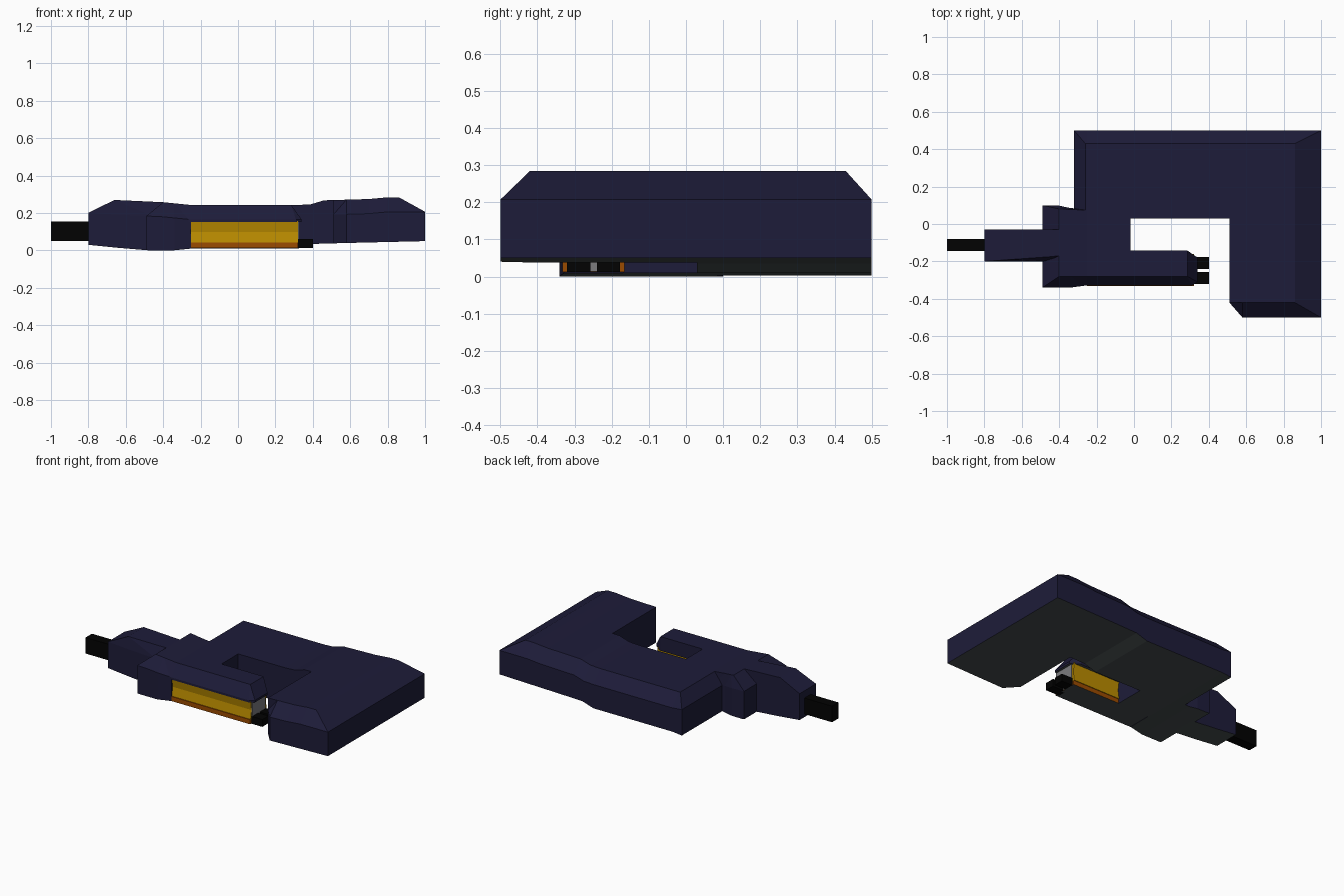
import bpy, bmesh

if "Cube" in bpy.data.objects:
    bpy.data.objects.remove(bpy.data.objects["Cube"])


def mat(name, r, g, b):
    m = bpy.data.materials.new(name)
    m.diffuse_color = (r, g, b, 1)
    m.use_nodes = True
    m.node_tree.nodes["Principled BSDF"].inputs["Base Color"].default_value = m.diffuse_color
    return m


NAVY = mat("navy", .0125, .0115, .041)
GRAY = mat("dark_gray", .06, .072, .075)
YELLOW = mat("yellow", .5, .265, 0)
ORANGE = mat("burnt_orange", .33, .07, 0)
BLACK = mat("black", .0006, .0006, .0006)
METAL = mat("metal_gray", .2, .2, .21)

# height profiles along x: underside height, and lift of the upper surface
UNDER = [(-1, .04), (-.8, .03), (-.65, .015), (-.47, 0), (-.35, 0), (-.25, .01),
         (.32, .01), (.4, .035), (.58, .04), (1, .05)]
LIFT = [(-1, .037), (-.8, .037), (-.66, .027), (-.4, .015), (-.25, 0), (.32, 0),
        (.39, .004), (.46, .025), (.7, .032), (.8, .041), (1, .042)]


def at(profile, x):
    x = max(-1, min(1, x))
    for (x0, z0), (x1, z1) in zip(profile, profile[1:]):
        if x <= x1:
            return z0 + (z1 - z0) * (x - x0) / (x1 - x0)


def finish(bm, name, mats):
    bmesh.ops.recalc_face_normals(bm, faces=bm.faces)
    me = bpy.data.meshes.new(name)
    for m in mats:
        me.materials.append(m)
    ob = bpy.data.objects.new(name, me)
    bpy.context.collection.objects.link(ob)
    bm.normal_update()
    if len(mats) == 2:  # second colour on the underside
        for f in bm.faces:
            f.material_index = 1 if f.normal.z < -.7 else 0
    bm.to_mesh(me)
    bm.free()
    return ob


def shell(name, base, top, bottom=0.0):
    """Prism with a vertical wall, a bevel up to the top outline and bent along x."""
    bm = bmesh.new()
    rings = [[bm.verts.new((x, y, z)) for x, y in pts]
             for pts, z in ((base, bottom), (base, .165), (top, .243))]
    n = len(base)
    bm.faces.new(rings[0][::-1])
    bm.faces.new(rings[2])
    for a, b in zip(rings, rings[1:]):
        for i in range(n):
            j = (i + 1) % n
            bm.faces.new((a[i], a[j], b[j], b[i]))
    bmesh.ops.remove_doubles(bm, verts=bm.verts, dist=.0005)
    bmesh.ops.triangulate(bm, faces=bm.faces)
    for x in sorted({p[0] for p in UNDER + LIFT}):
        bmesh.ops.bisect_plane(bm, geom=bm.verts[:] + bm.edges[:] + bm.faces[:],
                               plane_co=(x, 0, 0), plane_no=(1, 0, 0), dist=.0001)
    for v in bm.verts:
        low, high = at(UNDER, v.co.x), at(LIFT, v.co.x)
        t = max(0, min(1, v.co.z / .165))
        v.co.z += low * (1 - t) + high * t
    return finish(bm, name, (NAVY, GRAY))


def bar(name, x0, x1, section, *mats):
    """Extrude a (y, z) section along x."""
    bm = bmesh.new()
    a, b = [[bm.verts.new((x, y, z)) for y, z in section] for x in (x0, x1)]
    bm.faces.new(a)
    bm.faces.new(b)
    for i in range(len(a)):
        j = (i + 1) % len(a)
        bm.faces.new((a[i], a[j], b[j], b[i]))
    return finish(bm, name, mats)


def rect(y0, y1, z0, z1):
    return [(y0, z0), (y1, z0), (y1, z1), (y0, z1)]


# main L-shaped body with the grip arm on the right
shell("main_body",
      [(-.32, -.17), (-.02, -.17), (-.02, .03), (.51, .03), (.51, -.42), (.58, -.5),
       (1, -.5), (1, .5), (-.32, .5)],
      [(-.26, -.17), (-.02, -.17), (-.02, .03), (.51, .03), (.51, -.42), (.58, -.42),
       (.86, -.42), (.86, .43), (-.26, .43)])

# collar block on the left
shell("collar",
      [(-.49, -.34), (-.34, -.34), (-.25, -.328), (-.25, .08), (-.34, .085), (-.4, .098), (-.49, .1)],
      [(-.4, -.28), (-.34, -.28), (-.25, -.28), (-.25, .075), (-.34, .077), (-.38, .08), (-.4, .08)])

# neck leading to the rod
shell("neck", [(-.8, -.2), (-.45, -.2), (-.38, -.2), (-.38, -.03), (-.8, -.03)],
      [(-.66, -.19), (-.45, -.175), (-.38, -.168), (-.38, -.03), (-.66, -.03)])
bar("rod", -1, -.75, rect(-.145, -.08, .05, .155), BLACK)

# lower beam: navy cap over a grooved yellow core
shell("beam_cap",
      [(-.32, -.33), (.31, -.33), (.34, -.31), (.34, -.18), (.285, -.142), (-.32, -.142)],
      [(-.32, -.28), (.285, -.28), (.285, -.279), (.285, -.143), (.285, -.142), (-.32, -.142)],
      .15)
bar("yellow_core", -.25, .32,
    [(-.327, .158), (-.318, .1), (-.327, .04), (-.16, .04), (-.168, .1), (-.16, .158)], YELLOW)
bar("orange_base", -.25, .32, rect(-.332, -.165, .012, .042), ORANGE, GRAY)
bar("end_plate", .316, .326, rect(-.318, -.18, .013, .155), METAL)

# two prongs at the beam end
for i, y in enumerate((-.32, -.24)):
    bar(f"prong_{i + 1}", .3, .4, rect(y, y + .063, .012, .06), BLACK)
